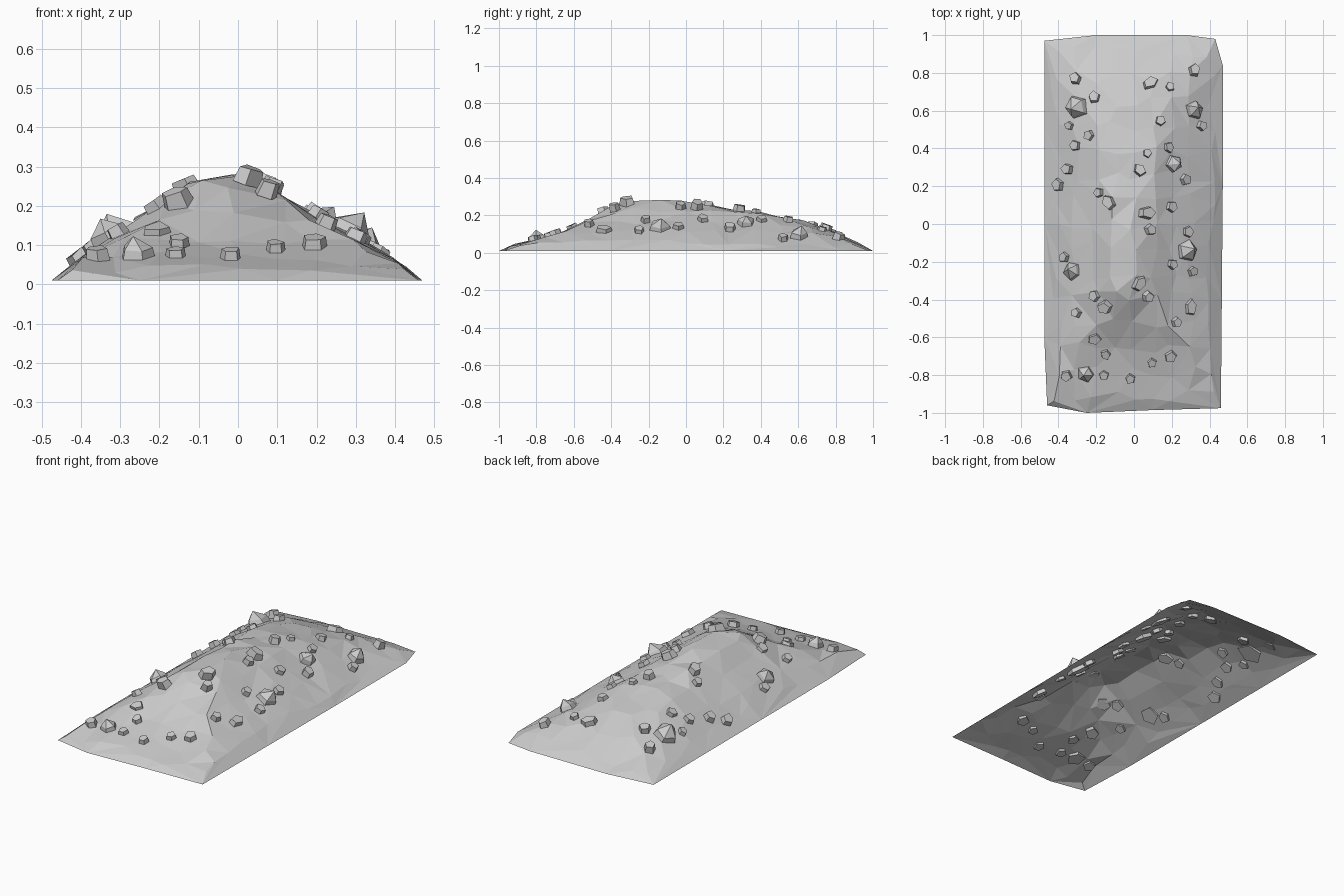
import bpy, bmesh, math, random
from mathutils import Vector, Matrix
from mathutils.geometry import delaunay_2d_cdt

if "Cube" in bpy.data.objects:
    bpy.data.objects.remove(bpy.data.objects["Cube"])

random.seed(4)

# height profiles of the mound: across (x) and along (y)
ACROSS = [(-.48, .01), (-.4, .065), (-.33, .12), (-.25, .165), (-.18, .22), (-.1, .272), (0, .288),
          (.06, .262), (.12, .228), (.2, .175), (.3, .122), (.4, .06), (.475, .01)]
ALONG = [(-1, .01), (-.9, .052), (-.75, .085), (-.6, .13), (-.5, .19), (-.4, .255), (-.3, .285),
         (0, .285), (.2, .245), (.4, .22), (.6, .18), (.8, .115), (.9, .06), (1, .01)]
RIM = [(-.475, .97), (-.2, 1), (.28, 1), (.43, .98), (.47, .84), (.47, .2), (.465, -.4), (.46, -.975),
       (.1, -.985), (-.25, -1), (-.46, -.96), (-.475, -.6), (-.475, 0), (-.475, .5)]


def lerp(table, t):
    t = min(max(t, table[0][0]), table[-1][0])
    for (a, u), (b, v) in zip(table, table[1:]):
        if t <= b:
            return u + (v - u) * (t - a) / (b - a)


def height(x, y):
    a, b = lerp(ACROSS, x), lerp(ALONG, y)
    w = .9 if y < -.45 else .65
    return max(.012, w * min(a, b) + (1 - w) * a * b / .288)


def normal(x, y, e=.04):
    return Vector((height(x - e, y) - height(x + e, y),
                   height(x, y - e) - height(x, y + e), 2 * e)).normalized()


def add_object(name, bm):
    me = bpy.data.meshes.new(name)
    bm.to_mesh(me)
    bm.free()
    ob = bpy.data.objects.new(name, me)
    bpy.context.collection.objects.link(ob)
    return ob


# mound: open faceted shell from scattered points, triangulated
pts = [Vector(p) for p in RIM]
n = len(pts)
for j in range(15):
    y = -.91 + j * .13
    for i in range(9):
        x = -.41 + i * .102
        pts.append(Vector((x + random.uniform(-.025, .025), y + random.uniform(-.035, .035))))
vs, _, faces, *_ = delaunay_2d_cdt(pts, [(i, (i + 1) % n) for i in range(n)], [], 1, 1e-5)
bm = bmesh.new()
bv = []
for k, p in enumerate(vs):
    z = .01 if k < n else height(*p) + random.uniform(-.008, .006)
    bv.append(bm.verts.new((p.x, p.y, z)))
for f in faces:
    bm.faces.new([bv[i] for i in f])
bmesh.ops.recalc_face_normals(bm, faces=bm.faces)
if sum(f.normal.z for f in bm.faces) < 0:
    bmesh.ops.reverse_faces(bm, faces=bm.faces)
add_object("mound", bm)


# stones: five-sided tapered chunks set into the slope
def stone(bm, x, y, r, length=1.0, turn=None, peak=False):
    turn = random.uniform(0, 6.28) if turn is None else turn
    rot = Vector((0, 0, 1)).rotation_difference(normal(x, y)).to_matrix().to_4x4()
    m = Matrix.Translation((x, y, height(x, y))) @ rot @ Matrix.Rotation(turn, 4, 'Z')
    rad = [r * random.uniform(.88, 1.1) for _ in range(5)]
    rings = []
    for s, z in ((1, -.018), (1, .35 * r), (.82, .7 * r)):
        ring = []
        for i in range(5):
            a = i * math.tau / 5
            dz = random.uniform(-.1, .1) * r
            ring.append(bm.verts.new(m @ Vector((rad[i] * s * math.cos(a) * length,
                                                 rad[i] * s * math.sin(a), z + dz))))
        rings.append(ring)
    if peak:  # large stones end in an off-centre point
        rings.pop(1)
        top = bm.verts.new(m @ Vector((.2 * r, .1 * r, 1.0 * r)))
        for v in rings[1]:
            v.co += m.to_3x3() @ Vector((0, 0, -.35 * r))
        for i in range(5):
            bm.faces.new((rings[-1][i], rings[-1][(i + 1) % 5], top))
    else:
        bmesh.ops.delete(bm, geom=rings.pop(1), context='VERTS')
        bm.faces.new(rings[-1])
    bm.faces.new(rings[0][::-1])
    for i in range(5):
        j = (i + 1) % 5
        bm.faces.new((rings[0][i], rings[0][j], rings[1][j], rings[1][i]))


SMALL = [(-.31, .77), (-.21, .67), (-.34, .52), (-.235, .47), (-.31, .415), (-.35, .29), (.19, .725),
         (.14, .545), (.36, .52), (.07, .375), (.18, .405), (.27, .235), (-.185, .165), (.195, .09),
         (.085, -.03), (.28, -.04), (.2, -.215), (.31, -.25), (-.365, -.175), (-.205, -.38),
         (.075, -.385), (-.305, -.47), (.225, -.52), (-.15, -.69), (.095, -.735), (-.36, -.805),
         (-.16, -.8), (-.02, -.82)]
MEDIUM = [(.32, .815, 1.1, 1.5), (.085, .745, 1.4, .4), (-.4, .205, 1.1, 1.7), (.03, .285, 1.1, 2.2),
          (-.13, .115, 1.3, 2.2), (.07, .06, 1.4, 0), (.03, -.315, 1.5, 1), (-.155, -.44, 1.2, .2),
          (-.21, -.605, 1.2, 0), (.195, -.7, 1.1, .2), (.295, -.44, 1.4, 1.5)]
LARGE = [(-.305, .62, .07), (.32, .605, .055), (.21, .32, .052), (.28, -.14, .065),
         (-.325, -.25, .052), (-.255, -.795, .052)]

bm = bmesh.new()
for x, y in SMALL:
    stone(bm, x, y, random.uniform(.028, .035))
add_object("small_stones", bm)
bm = bmesh.new()
for x, y, length, turn in MEDIUM:
    stone(bm, x, y, .035, length, turn)
add_object("medium_stones", bm)
bm = bmesh.new()
for x, y, r in LARGE:
    stone(bm, x, y, r, peak=True)
add_object("large_stones", bm)
